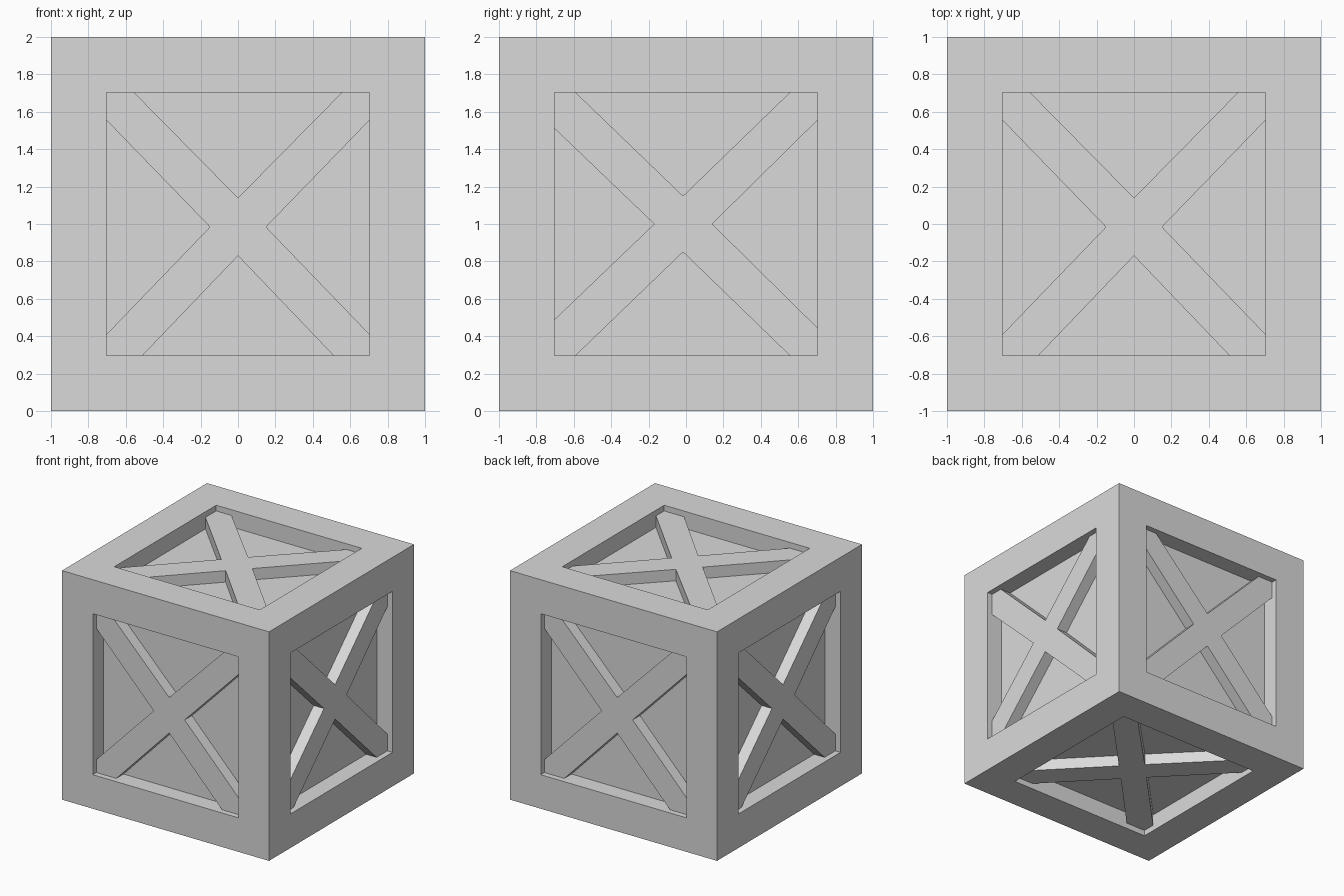
import bpy
import bmesh
from mathutils import Matrix, Vector

old = bpy.data.objects.get("Cube")
if old:
    bpy.data.objects.remove(old, do_unlink=True)

GREY = (0.7, 0.7, 0.7, 1)
OPENING = 0.703   # half width of each recess
RECESS = 0.15     # depth of the panels
BRACE = 0.05      # depth of the brace faces

grey = bpy.data.materials.new("plain_grey")
grey.use_nodes = True
grey.diffuse_color = GREY
grey.node_tree.nodes["Principled BSDF"].inputs["Base Color"].default_value = GREY


def add_object(name, bm):
    bmesh.ops.recalc_face_normals(bm, faces=bm.faces)
    mesh = bpy.data.meshes.new(name)
    bm.to_mesh(mesh)
    bm.free()
    mesh.materials.append(grey)
    obj = bpy.data.objects.new(name, mesh)
    bpy.context.collection.objects.link(obj)
    return obj


# Crate body: a cube with a square recess in every side
bm = bmesh.new()
bmesh.ops.create_cube(bm, size=2, matrix=Matrix.Translation((0, 0, 1)))
sides = list(bm.faces)
bmesh.ops.inset_individual(bm, faces=sides, thickness=1 - OPENING, use_even_offset=True)
for side in sides:
    inward = -side.normal.copy()
    panel = bmesh.ops.extrude_discrete_faces(bm, faces=[side])["faces"][0]
    bmesh.ops.translate(bm, verts=panel.verts, vec=inward * RECESS)
add_object("crate_body", bm)

# Cross brace: half outline, mirrored, with its ends set into the frame
END = OPENING + 0.008
half = [(0, 0.14), (0.563, END), (END, END), (END, 0.563), (0.15, -0.016),
        (END, -0.598), (END, -END), (0.518, -END), (0, -0.17)]
outline = half + [(-u, v) for u, v in half[-2:0:-1]]


def cross_brace(name, normal, up):
    n, v = Vector(normal), Vector(up)
    u = v.cross(n)
    centre = Vector((0, 0, 1))
    bm = bmesh.new()
    face = bm.faces.new([bm.verts.new(centre + u * a + v * b + n * (1 - BRACE))
                         for a, b in outline])
    back = bmesh.ops.extrude_face_region(bm, geom=[face], use_keep_orig=True)["geom"]
    bmesh.ops.translate(bm, verts=[g for g in back if isinstance(g, bmesh.types.BMVert)],
                        vec=n * (BRACE - RECESS - 0.01))
    add_object(name, bm)


for name, normal, up in [
    ("front_brace", (0, -1, 0), (0, 0, 1)),
    ("back_brace", (0, 1, 0), (0, 0, 1)),
    ("left_brace", (1, 0, 0), (0, 1, 0)),
    ("right_brace", (-1, 0, 0), (0, -1, 0)),
    ("top_brace", (0, 0, 1), (0, 1, 0)),
    ("bottom_brace", (0, 0, -1), (0, 1, 0)),
]:
    cross_brace(name, normal, up)
